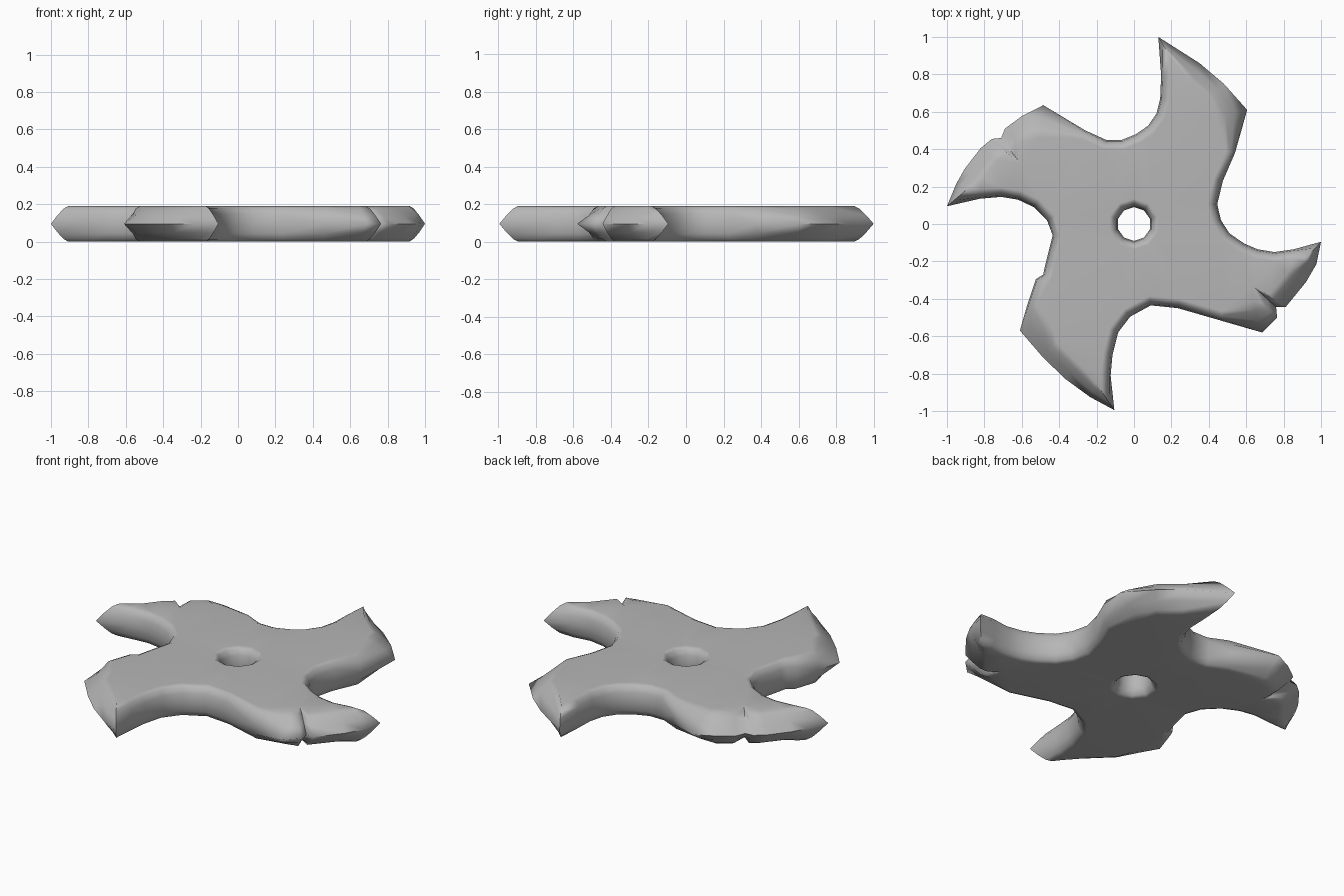
import bpy, bmesh, math
from mathutils import Vector

if "Cube" in bpy.data.objects:
    bpy.data.objects.remove(bpy.data.objects["Cube"])

MID = HALF = 0.095            # rim height and half thickness

# Outline of each arm, clockwise: concave side, tip, blade edge (with chips), heel
ARM_TOP = [(-.15, .45), (-.065, .45), (.01, .48), (.075, .525), (.12, .59), (.14, .67), (.145, .795),
           (.13, 1.0), (.35, .86), (.48, .75), (.605, .61), (.54, .38), (.475, .23)]
ARM_RIGHT = [(.445, .105), (.465, .02), (.51, -.05), (.59, -.105), (.66, -.135), (.75, -.15), (.855, -.135),
             (1.0, -.095), (.975, -.215), (.92, -.31), (.81, -.445), (.76, -.445), (.765, -.5),
             (.685, -.58), (.46, -.515)]
ARM_BOTTOM = [(.235, -.45), (.09, -.435), (-.02, -.495), (-.085, -.58), (-.115, -.7), (-.125, -.81),
              (-.105, -.995), (-.235, -.925), (-.365, -.83), (-.485, -.715), (-.61, -.57),
              (-.57, -.43), (-.525, -.295), (-.485, -.27), (-.475, -.22)]
ARM_LEFT = [(-.435, -.06), (-.465, .02), (-.535, .09), (-.62, .13), (-.71, .145), (-.825, .135),
            (-1.0, .095), (-.95, .215), (-.905, .295), (-.82, .405), (-.76, .455), (-.71, .46),
            (-.69, .51), (-.595, .58), (-.485, .635), (-.26, .5)]
outline = [Vector(p) for arm in (ARM_TOP, ARM_RIGHT, ARM_BOTTOM, ARM_LEFT) for p in arm]
tips = [p for p in outline if p.length > .98 and min(abs(p.x), abs(p.y)) < .14]

# Edge sections: (share of inward width, share of half thickness)
ROUND = [(0, 0), (.15, .55), (.5, .88), (1, 1)]
BLADE = [(0, 0), (.38, .48), (.72, .84), (1, 1)]


def edge_data(pts):
    """Inward direction, bevel width and section for each outline point."""
    n, data = len(pts), []
    for i, p in enumerate(pts):
        a, b = p - pts[i - 1], pts[(i + 1) % n] - p
        t = pts[(i + 1) % n] - pts[i - 1]
        wide = pts[(i + 2) % n] - pts[i - 2]
        corner = abs(a.angle_signed(b)) > math.radians(53) and p.length > .72 and p.y != -.445
        if corner:
            t = a.normalized() + b.normalized()
        elif p.length > .5:
            t = t.normalized() + wide.normalized()
        inward = Vector((t.y, -t.x)).normalized()
        on_blade = not corner and p.length > .72 and inward.dot(p.normalized()) < -.6
        width = .05
        if corner:
            width = .12 if p in tips else .17
        elif on_blade:
            inward = (inward - p.normalized()).normalized()
            width = min(.11, .55 * min((p - q).length for q in tips))
        data.append((p, inward, width, BLADE if corner or on_blade else ROUND))
    return data


def ring(bm, coords):
    return [bm.verts.new(c) for c in coords]


def bridge(bm, r1, r2):
    for i in range(len(r1)):
        j = (i + 1) % len(r1)
        bm.faces.new((r1[i], r1[j], r2[j], r2[i]))


def loop_edges(bm, r):
    return [bm.edges.get((r[i - 1], r[i])) for i in range(len(r))]


bm = bmesh.new()
edges = edge_data(outline)
hole = [Vector((math.cos(a), math.sin(a))) for a in (2 * math.pi * (k + .5) / 10 for k in range(10))]
rim = ring(bm, [(*p, MID) for p, _, _, _ in edges])
waist = ring(bm, [(*(d * .09), MID) for d in hole])

for side in (1, -1):
    # Outer edge from the sharp rim to the flat face
    prev = rim
    for k in range(1, 4):
        cur = ring(bm, [(*(p + n * w * s[k][0]), MID + side * HALF * s[k][1]) for p, n, w, s in edges])
        bridge(bm, prev, cur)
        prev = cur
    # Rounded lip of the centre hole
    lip = waist
    for f, h in ROUND[1:]:
        cur = ring(bm, [(*(d * (.09 + .045 * f)), MID + side * HALF * h) for d in hole])
        bridge(bm, lip, cur)
        lip = cur
    # Flat face between edge and hole
    bmesh.ops.triangle_fill(bm, edges=loop_edges(bm, prev) + loop_edges(bm, lip),
                            use_beauty=True, normal=(0, 0, side))

bmesh.ops.recalc_face_normals(bm, faces=bm.faces[:])
mesh = bpy.data.meshes.new("throwing_star")
bm.to_mesh(mesh)
bm.free()
star = bpy.data.objects.new("throwing_star", mesh)
bpy.context.collection.objects.link(star)

# Dark grey steel
steel = bpy.data.materials.new("dark_steel")
steel.diffuse_color = (.47, .47, .47, 1)
steel.use_nodes = True
steel.node_tree.nodes["Principled BSDF"].inputs["Base Color"].default_value = steel.diffuse_color
mesh.materials.append(steel)

# Smooth faces, crisp blade edges
bpy.context.view_layer.objects.active = star
star.select_set(True)
bpy.ops.object.shade_smooth_by_angle(angle=math.radians(70))
weighted = star.modifiers.new("weighted_normals", 'WEIGHTED_NORMAL')
weighted.keep_sharp = True
